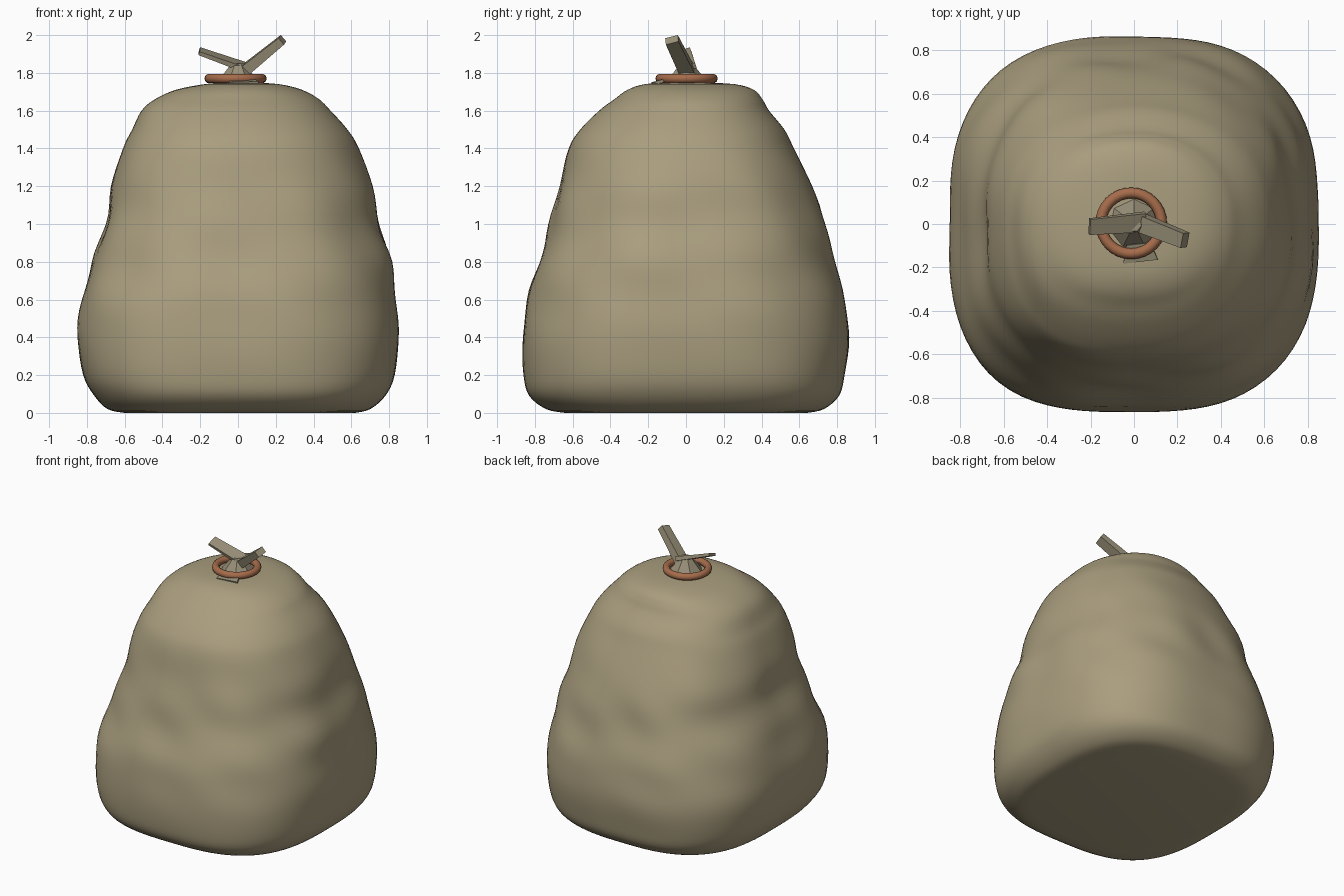
import bpy, bmesh, math
from mathutils import Vector

if "Cube" in bpy.data.objects:
    bpy.data.objects.remove(bpy.data.objects["Cube"])


def material(name, col):
    m = bpy.data.materials.new(name)
    m.diffuse_color = (*col, 1)
    m.use_nodes = True
    m.node_tree.nodes["Principled BSDF"].inputs["Base Color"].default_value = m.diffuse_color
    return m


TAN = material("tan cloth", (0.40, 0.34, 0.21))
DARK = material("dark tan cloth", (0.32, 0.28, 0.19))
ROPE = material("brown rope", (0.38, 0.15, 0.07))


def finish(bm, name, mat, smooth=None):
    bmesh.ops.recalc_face_normals(bm, faces=bm.faces)
    me = bpy.data.meshes.new(name)
    bm.to_mesh(me)
    bm.free()
    me.materials.append(mat)
    ob = bpy.data.objects.new(name, me)
    bpy.context.collection.objects.link(ob)
    if smooth:
        bpy.context.view_layer.objects.active = ob
        ob.select_set(True)
        bpy.ops.object.shade_smooth_by_angle(angle=math.radians(smooth))
        ob.select_set(False)
    return ob


# Sack profile: z, then reach to left, right, front, back
ROWS = [(0.0, .60, .62, .64, .64), (0.02, .69, .70, .74, .73),
        (0.09, .76, .78, .83, .81), (0.2, .82, .83, .86, .84),
        (0.4, .85, .85, .865, .865), (0.6, .83, .84, .84, .84),
        (0.8, .77, .81, .78, .79), (1.0, .70, .75, .72, .735),
        (1.2, .67, .71, .67, .67), (1.4, .61, .64, .62, .57),
        (1.5, .56, .58, .56, .52), (1.6, .51, .49, .46, .44),
        (1.66, .44, .43, .38, .405), (1.71, .33, .34, .31, .36),
        (1.74, .18, .22, .22, .26), (1.75, .06, .07, .07, .08)]


def spline(rows, steps):
    pts = [Vector(r) for r in rows]
    out = []
    for i in range(len(pts) - 1):
        p0, p1 = pts[max(i - 1, 0)], pts[i]
        p2, p3 = pts[i + 1], pts[min(i + 2, len(pts) - 1)]
        for k in range(steps):
            t = k / steps
            out.append(0.5 * (2 * p1 + (p2 - p0) * t
                              + (2 * p0 - 5 * p1 + 4 * p2 - p3) * t * t
                              + (3 * p1 - p0 - 3 * p2 + p3) * t ** 3))
    return out + [pts[-1]]


def wrinkle(a, z):
    # soft diagonal cloth folds, strongest at mid height
    band = math.exp(-((z - 0.9) / 0.42) ** 2)
    w = (math.sin(3 * a + 7 * z) * math.sin(5 * a - 9 * z + 1)
         + 0.6 * math.sin(9 * a + 13 * z) * math.sin(2 * a - 5 * z))
    return 1 + 0.014 * band * w


bm = bmesh.new()
N = 96
rings = []
for z, left, right, front, back in spline(ROWS, 4):
    z = max(z, 0)
    ring = []
    for i in range(N):
        a = 2 * math.pi * i / N
        c, s = math.cos(a), math.sin(a)
        n = 2.85 - 0.4 * z + (0.3 if c < 0 and s < 0 else 0)
        r = (abs(c) ** n + abs(s) ** n) ** (-1 / n) * wrinkle(a, z)
        ring.append(bm.verts.new((c * r * (right if c > 0 else left),
                                  s * r * (back if s > 0 else front), z)))
    rings.append(ring)
for lo, hi in zip(rings, rings[1:]):
    for i in range(N):
        j = (i + 1) % N
        bm.faces.new((lo[i], lo[j], hi[j], hi[i]))
bm.faces.new(rings[0][::-1])
bm.faces.new(rings[-1])
finish(bm, "sack", TAN, 30)

# Rope ring around the neck
bpy.ops.mesh.primitive_torus_add(major_radius=0.14, minor_radius=0.025,
                                 major_segments=32, minor_segments=10,
                                 location=(-0.013, 0.003, 1.77))
ring = bpy.context.object
ring.name = "rope_ring"
ring.data.materials.append(ROPE)
bpy.ops.object.shade_smooth_by_angle(angle=math.radians(40))
ring.select_set(False)

# Gathered cloth inside the ring
bm = bmesh.new()
bmesh.ops.create_cone(bm, cap_ends=True, segments=7, radius1=0.13,
                      radius2=0.035, depth=0.12)
bmesh.ops.translate(bm, vec=(0, 0, 1.79), verts=bm.verts)
finish(bm, "knot", DARK)


def strip(name, start, end, side, w0, w1, t0, t1):
    # tapering bar: "side" is its width direction
    a, b = Vector(start), Vector(end)
    d = (b - a).normalized()
    u = Vector(side)
    u = (u - d * u.dot(d)).normalized()
    v = d.cross(u)
    bm = bmesh.new()
    ends = [[bm.verts.new(p + u * x * w / 2 + v * y * t / 2)
             for x, y in ((-1, -1), (1, -1), (1, 1), (-1, 1))]
            for p, w, t in ((a, w0, t0), (b, w1, t1))]
    for i in range(4):
        j = (i + 1) % 4
        bm.faces.new((ends[0][i], ends[0][j], ends[1][j], ends[1][i]))
    bm.faces.new(ends[0])
    bm.faces.new(ends[1])
    finish(bm, name, DARK)


# Two loose cloth ends and the small flap under the ring
strip("right_end", (0.02, 0.01, 1.80), (0.235, -0.075, 1.975), (0, 1, 0.1),
      0.08, 0.07, 0.06, 0.045)
strip("left_end", (0.05, 0.01, 1.825), (-0.205, -0.012, 1.915), (0, 1, 0.35),
      0.09, 0.075, 0.03, 0.02)
strip("flap", (0.02, -0.09, 1.765), (0.03, -0.172, 1.745), (1, 0, 0),
      0.11, 0.16, 0.02, 0.015)
